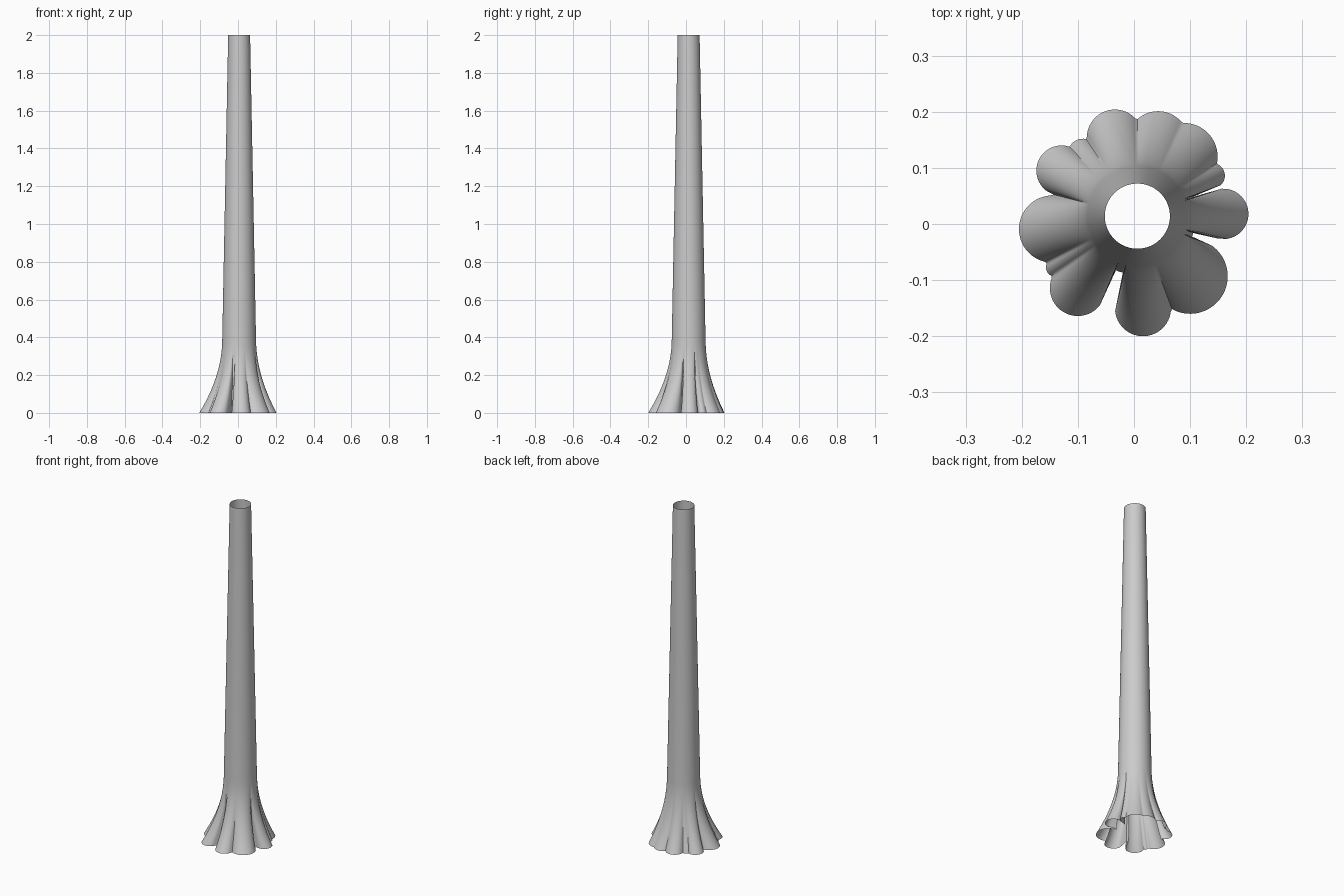
import bpy, bmesh, math

if "Cube" in bpy.data.objects:
    bpy.data.objects.remove(bpy.data.objects["Cube"])

CX, CY = 0.006, 0.014      # trunk axis
SEG = 300                  # samples around
FLARE = 0.38               # height where the root flare ends

# root lobes seen from above: x, y, radius
LOBES = [
    (0.159, 0.018, 0.045), (0.100, -0.093, 0.067), (0.016, -0.150, 0.050),
    (-0.100, -0.114, 0.050), (-0.140, -0.077, 0.017), (-0.145, -0.009, 0.060),
    (-0.129, 0.095, 0.045), (-0.091, 0.125, 0.027), (-0.034, 0.154, 0.050),
    (0.043, 0.146, 0.055), (0.089, 0.120, 0.060), (0.139, 0.086, 0.023),
]


def outline(a):
    """Farthest reach of the lobes from the trunk axis in direction a."""
    best = 0.104
    dx, dy = math.cos(a), math.sin(a)
    for x, y, r in LOBES:
        x, y = x - CX, y - CY
        along, off = x * dx + y * dy, x * dy - y * dx
        if along > 0 and abs(off) < r:
            best = max(best, along + math.sqrt(r * r - off * off))
    return best


def trunk_radius(z):
    return 0.097 - 0.0195 * z


angles = [2 * math.pi * i / SEG for i in range(SEG)]
base = [outline(a) for a in angles]

# Trunk with flared roots: one open loft from ground to top
heights = [FLARE * i / 16 for i in range(17)] + [0.6, 0.9, 1.2, 1.6, 2.0]
bm = bmesh.new()
rings = []
for z in heights:
    t = max(0.0, 1 - z / FLARE) ** 2
    ring = []
    for a, b in zip(angles, base):
        r = trunk_radius(z) * (1 - t) + b * t
        ring.append(bm.verts.new((CX + r * math.cos(a), CY + r * math.sin(a), z)))
    rings.append(ring)
for lo, hi in zip(rings, rings[1:]):
    for i in range(SEG):
        j = (i + 1) % SEG
        bm.faces.new((lo[i], lo[j], hi[j], hi[i]))

mesh = bpy.data.meshes.new("tree_trunk")
bm.to_mesh(mesh)
bm.free()
trunk = bpy.data.objects.new("tree_trunk", mesh)
bpy.context.collection.objects.link(trunk)
bpy.context.view_layer.objects.active = trunk
trunk.select_set(True)
bpy.ops.object.shade_smooth_by_angle(angle=math.radians(50))
